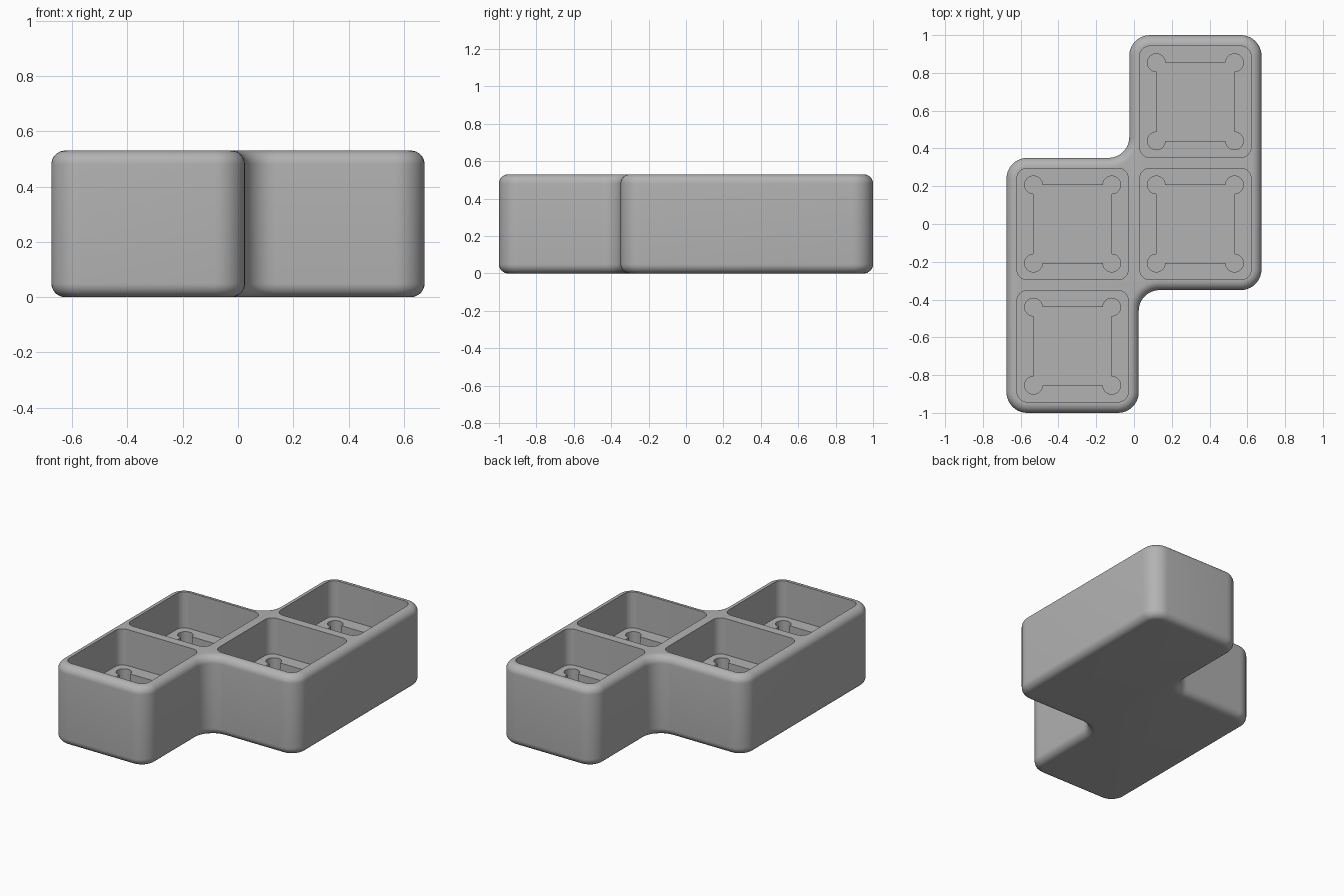
import bpy, bmesh
from math import sin, cos, pi, radians
from mathutils import Vector

default = bpy.data.objects.get("Cube")
if default:
    bpy.data.objects.remove(default)

HEIGHT, FILLET, CORNER = 0.53, 0.05, 0.11
POCKET_FLOOR, SOCKET_FLOOR = 0.29, 0.19

grey = bpy.data.materials.new("plain grey")
grey.use_nodes = True
colour = (0.45, 0.45, 0.45, 1)
grey.diffuse_color = colour
grey.node_tree.nodes["Principled BSDF"].inputs["Base Color"].default_value = colour


def rounded(poly, radius, inset=0.0, steps=10):
    """Counter-clockwise right-angled outline, moved inward, with round corners."""
    pts = []
    for i, p in enumerate(poly):
        p = Vector(p)
        a = (p - Vector(poly[i - 1])).normalized()
        b = (Vector(poly[(i + 1) % len(poly)]) - p).normalized()
        turn = a.cross(b)
        r = radius - inset * turn
        corner = p + (b - a) * inset * turn
        centre = corner + (b - a) * r
        for k in range(steps + 1):
            t = k / steps * pi / 2
            pts.append(centre - b * r * cos(t) + a * r * sin(t))
    return pts


def dogbone(half, r, steps=24):
    """Square with a round relief at each corner."""
    pts = []
    for q in range(4):
        turn = pi / 4 + q * pi / 2
        c = Vector((cos(turn), sin(turn))) * half * 2 ** 0.5
        for k in range(steps + 1):
            t = (q - 1) * pi / 2 + k / steps * 1.5 * pi
            pts.append(c + Vector((cos(t), sin(t))) * r)
    return pts


def loft(bm, rings):
    """Closed solid through (outline, height) rings."""
    loops = [[bm.verts.new((p.x, p.y, z)) for p in pts] for pts, z in rings]
    n = len(loops[0])
    for low, high in zip(loops, loops[1:]):
        for i in range(n):
            j = (i + 1) % n
            bm.faces.new((low[i], low[j], high[j], high[i]))
    bm.faces.new(loops[0][::-1])
    bm.faces.new(loops[-1])


def finish(name, bm):
    mesh = bpy.data.meshes.new(name)
    bm.to_mesh(mesh)
    bm.free()
    mesh.materials.append(grey)
    obj = bpy.data.objects.new(name, mesh)
    bpy.context.collection.objects.link(obj)
    return obj


# Stepped tray body with filleted top and bottom edges
half_outline = [(-0.675, -1), (0.025, -1), (0.025, -0.35), (0.675, -0.35)]
outline = half_outline + [(-x, -y) for x, y in half_outline]
arc = [k / 8 * pi / 2 for k in range(9)]
bottom = [(FILLET * (1 - sin(t)), FILLET * (1 - cos(t))) for t in arc]
profile = bottom + [(d, HEIGHT - z) for d, z in reversed(bottom)]
bm = bmesh.new()
loft(bm, [(rounded(outline, CORNER, d), z) for d, z in profile])
body = finish("tray_body", bm)


# Cutters: four wide pockets, each with a relieved square socket in its floor
def cutter(name, shape, floor):
    bm = bmesh.new()
    for cx, cy in [(-0.325, -0.647), (-0.325, 0), (0.325, 0), (0.325, 0.647)]:
        moved = [p + Vector((cx, cy)) for p in shape]
        loft(bm, [(moved, floor), (moved, HEIGHT + 0.1)])
    obj = finish(name, bm)
    obj.hide_render = True
    return obj


s = 0.295
square = [(-s, -s), (s, -s), (s, s), (-s, s)]
cutters = [cutter("pocket_cutter", rounded(square, 0.055), POCKET_FLOOR),
           cutter("socket_cutter", dogbone(0.207, 0.047), SOCKET_FLOOR)]

bpy.ops.object.select_all(action="DESELECT")
body.select_set(True)
bpy.context.view_layer.objects.active = body
for c in cutters:
    mod = body.modifiers.new(c.name, "BOOLEAN")
    mod.operation, mod.solver, mod.object = "DIFFERENCE", "EXACT", c
    bpy.ops.object.modifier_apply(modifier=mod.name)
    bpy.data.objects.remove(c)
bpy.ops.object.shade_smooth_by_angle(angle=radians(30))
